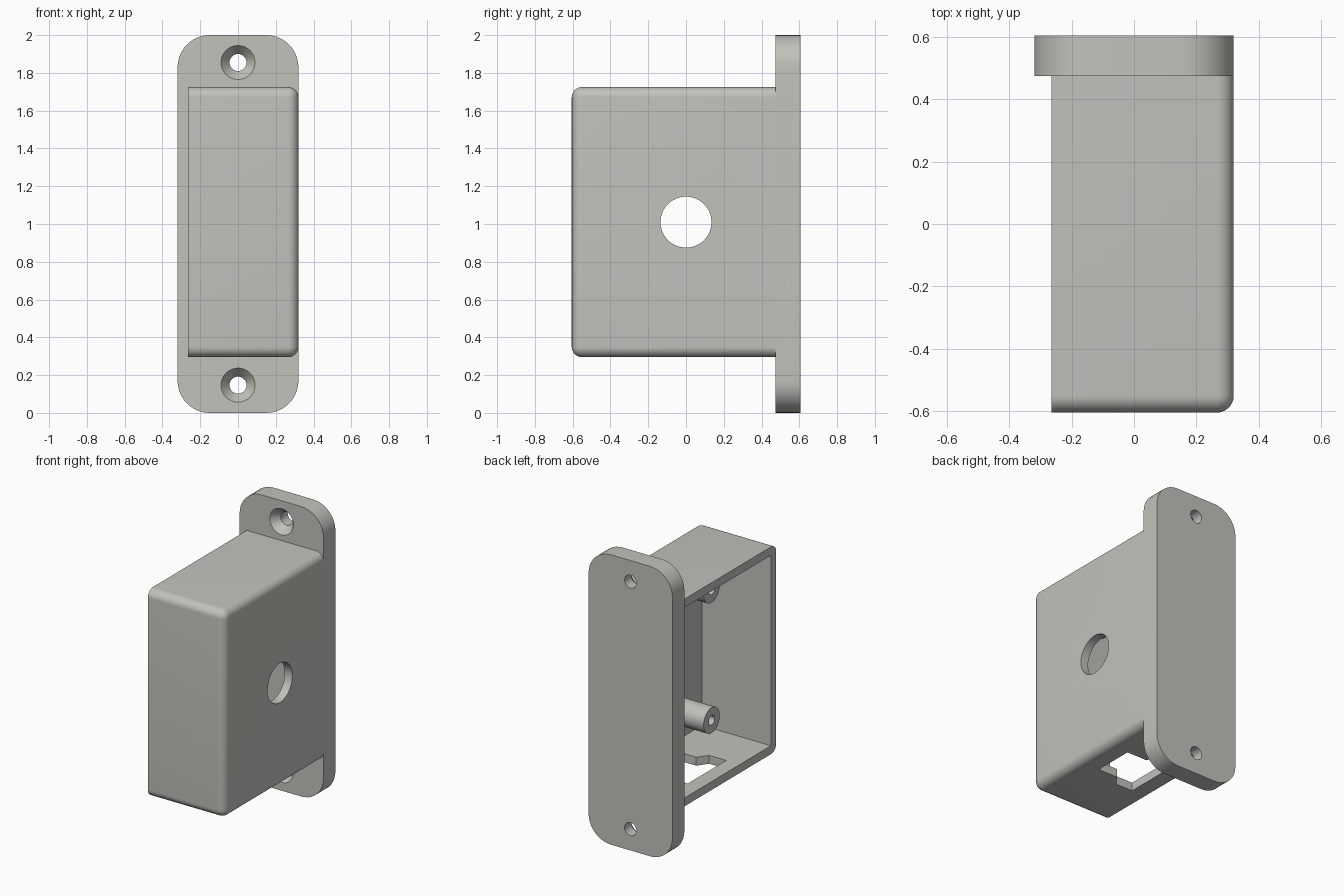
import bpy, bmesh, math
from mathutils import Matrix, Vector

if "Cube" in bpy.data.objects:
    bpy.data.objects.remove(bpy.data.objects["Cube"])

grey = bpy.data.materials.new("warm_grey_plastic")
grey.diffuse_color = (0.54, 0.54, 0.505, 1)
grey.use_nodes = True
grey.node_tree.nodes["Principled BSDF"].inputs["Base Color"].default_value = grey.diffuse_color


def finish(bm, name):
    bmesh.ops.recalc_face_normals(bm, faces=bm.faces)
    me = bpy.data.meshes.new(name)
    bm.to_mesh(me)
    bm.free()
    me.materials.append(grey)
    ob = bpy.data.objects.new(name, me)
    bpy.context.collection.objects.link(ob)
    return ob


def block(name, lo, hi, radius=0.0, rounded=None):
    """Box between two corners; edges that pass the test are rounded."""
    lo, hi = Vector(lo), Vector(hi)
    bm = bmesh.new()
    bmesh.ops.create_cube(bm, size=1)
    for v in bm.verts:
        v.co = Vector([(lo[i] + hi[i]) / 2 + v.co[i] * (hi[i] - lo[i]) for i in range(3)])
    if radius:
        edges = [e for e in bm.edges if rounded(*[v.co for v in e.verts])]
        bmesh.ops.bevel(bm, geom=edges, offset=radius, offset_type='OFFSET',
                        segments=10, profile=0.5, affect='EDGES')
    return finish(bm, name)


def lathe(name, profile, axis, loc, n=48):
    """Solid of revolution; profile is (radius, distance along axis)."""
    bm = bmesh.new()
    rings = []
    for r, h in profile:
        rings.append([bm.verts.new((r * math.cos(2 * math.pi * i / n),
                                    r * math.sin(2 * math.pi * i / n), h)) for i in range(n)])
    for a, b in zip(rings, rings[1:]):
        for i in range(n):
            j = (i + 1) % n
            bm.faces.new((a[i], a[j], b[j], b[i]))
    bm.faces.new(rings[0])
    bm.faces.new(rings[-1])
    rot = Vector((0, 0, 1)).rotation_difference(Vector(axis)).to_matrix().to_4x4()
    bmesh.ops.transform(bm, matrix=Matrix.Translation(loc) @ rot, verts=bm.verts)
    return finish(bm, name)


def combine(target, other, operation):
    """Apply a boolean and remove the second solid."""
    mod = target.modifiers.new("join", 'BOOLEAN')
    mod.operation, mod.object, mod.solver = operation, other, 'EXACT'
    bpy.context.view_layer.objects.active = target
    bpy.ops.object.modifier_apply(modifier=mod.name)
    bpy.data.objects.remove(other, do_unlink=True)


def smooth(ob):
    bpy.ops.object.select_all(action='DESELECT')
    ob.select_set(True)
    bpy.context.view_layer.objects.active = ob
    bpy.ops.object.shade_smooth_by_angle(angle=math.radians(30))


# housing shell, sharp around the open left side, rounded elsewhere
X0, X1, Y0, PLATE, BACK, Z0, Z1 = -0.265, 0.32, -0.605, 0.475, 0.605, 0.295, 1.725
housing = block("housing", (X0, Y0, Z0), (X1, 0.52, Z1), 0.055,
                lambda a, b: not (max(a.x, b.x) < 0 or min(a.y, b.y) > 0))
WALL = 0.058
combine(housing, block("cavity", (-0.5, Y0 + WALL, Z0 + WALL),
                       (X1 - WALL, 0.7, Z1 - WALL)), 'DIFFERENCE')

# mounting plate with round corners
plate = block("mounting_plate", (-0.32, PLATE, 0), (0.32, BACK, 2), 0.17,
              lambda a, b: abs(a.y - b.y) > 0.05)
combine(housing, plate, 'UNION')

# countersunk screw holes
for z in (0.147, 1.855):
    combine(housing, lathe("screw_hole", [(0.09, -0.02), (0.09, 0), (0.045, 0.055), (0.045, 0.2)],
                           (0, 1, 0), (0, PLATE, z)), 'DIFFERENCE')

# round opening in the right wall
combine(housing, lathe("side_opening", [(0.135, 0), (0.135, 0.3)],
                       (1, 0, 0), (0.15, 0, 1.01), 64), 'DIFFERENCE')

# stepped connector slot in the floor
half = [(-0.16, 0.21), (-0.03, 0.21), (0.02, 0.14), (0.17, 0.14)]
outline = half + [(x, -y) for x, y in reversed(half)]
bm = bmesh.new()
face = bm.faces.new([bm.verts.new((x, y, 0.2)) for x, y in outline])
top = bmesh.ops.extrude_face_region(bm, geom=[face])["geom"]
bmesh.ops.translate(bm, vec=(0, 0, 0.25),
                    verts=[g for g in top if isinstance(g, bmesh.types.BMVert)])
combine(housing, finish(bm, "connector_slot"), 'DIFFERENCE')
smooth(housing)

# hollow screw posts standing on the right wall
for y in (-0.28, 0.28):
    for z in (0.56, 1.46):
        post = lathe("screw_post", [(0.088, 0), (0.088, 0.28), (0.032, 0.28), (0.032, 0.04)],
                     (-1, 0, 0), (0.28, y, z), 32)
        smooth(post)
